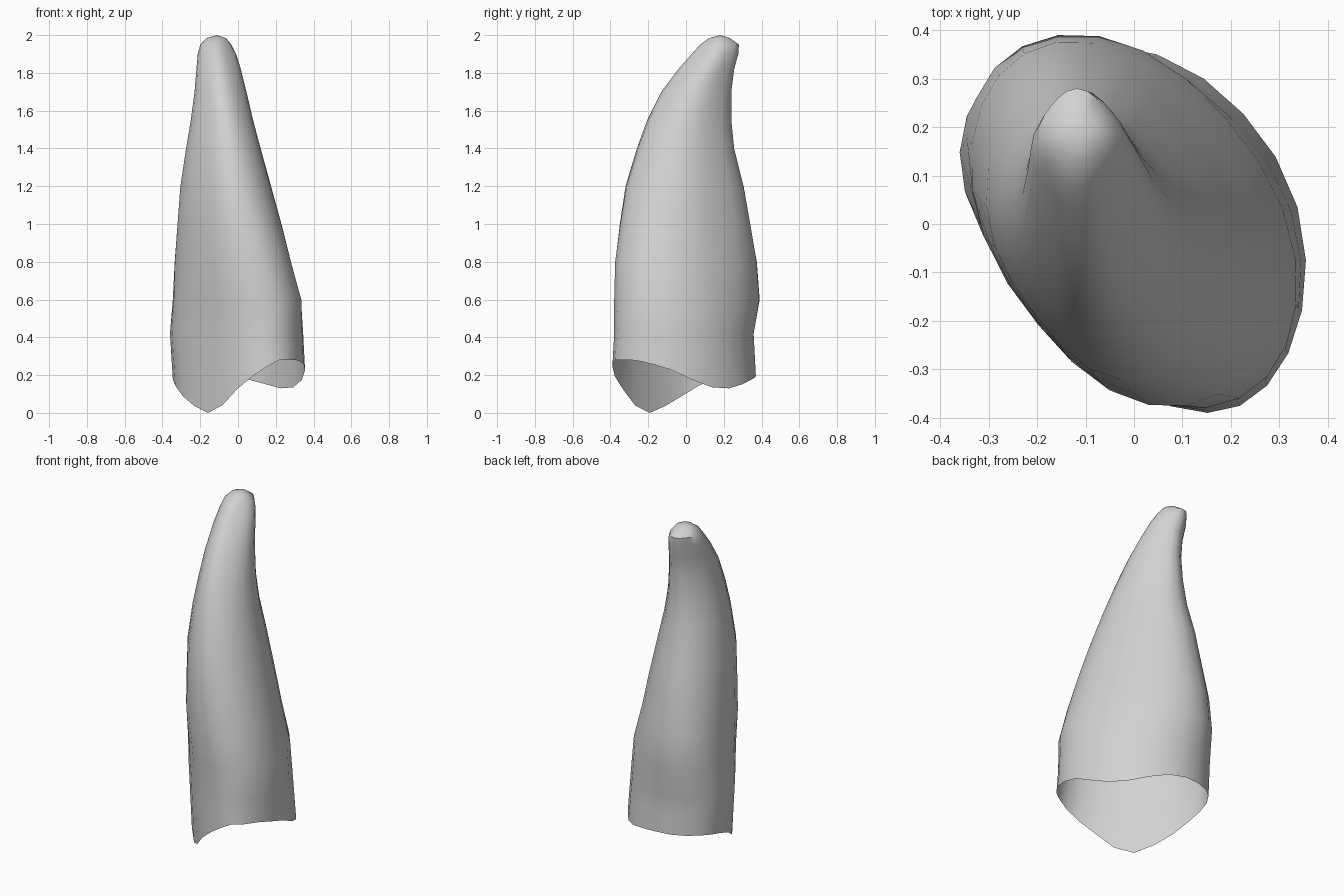
import bpy, bmesh, math

if "Cube" in bpy.data.objects:
    bpy.data.objects.remove(bpy.data.objects["Cube"])

SIDES = 24

# one flat colour
grey = bpy.data.materials.new("pale grey")
grey.diffuse_color = (0.64, 0.64, 0.64, 1)
grey.use_nodes = True
grey.node_tree.nodes["Principled BSDF"].inputs["Base Color"].default_value = grey.diffuse_color

# horn cross-sections:
# height, x min, x max, y min, y max, skew, diagonal pinch, sideways bend
RINGS = [
    (0.42, -0.36, 0.345, -0.38, 0.358, -0.38, 0.02, 0.045),
    (0.60, -0.345, 0.335, -0.38, 0.39, -0.39, 0.02, 0.01),
    (0.80, -0.335, 0.28, -0.375, 0.375, -0.37, 0.03, 0.0),
    (1.00, -0.32, 0.23, -0.35, 0.34, -0.33, 0.04, 0.0),
    (1.20, -0.305, 0.175, -0.32, 0.305, -0.28, 0.05, 0.0),
    (1.40, -0.275, 0.12, -0.26, 0.255, -0.23, 0.06, 0.0),
    (1.55, -0.25, 0.08, -0.205, 0.24, -0.18, 0.07, 0.0),
    (1.70, -0.23, 0.045, -0.13, 0.24, -0.08, 0.08, 0.0),
    (1.82, -0.22, 0.015, -0.04, 0.255, 0.0, 0.09, 0.0),
    (1.90, -0.213, -0.01, 0.03, 0.277, 0.0, 0.09, 0.0),
    (1.95, -0.20, -0.035, 0.075, 0.28, 0.0, 0.08, 0.0),
    (1.985, -0.165, -0.065, 0.125, 0.23, 0.0, 0.03, 0.0),
]
BASE = (0.2, -0.345, 0.355, -0.39, 0.37, -0.37, 0.02, 0.06)

# wavy lower rim: compass angle in degrees, height
RIM = [(-16, .24), (0, .19), (17, .145), (30, .13), (48, .13), (70, .16),
       (90, .19), (133, .20), (150, .19), (163, .165), (180, .10), (200, .05),
       (220, 0), (235, 0), (249, .02), (270, .13), (279, .18), (298, .28),
       (319, .28), (344, .24)]


def rim_height(x, y):
    a = math.degrees(math.atan2(y, x)) % 360
    if a > 344:
        a -= 360
    for (a0, z0), (a1, z1) in zip(RIM, RIM[1:]):
        if a0 <= a <= a1:
            return z0 + (z1 - z0) * (a - a0) / (a1 - a0)
    return 0.24


def fit(values, low, high):
    a, b = min(values), max(values)
    return [low + (v - a) * (high - low) / (b - a) for v in values]


def section(ring):
    """Skewed, slightly pinched and bent ellipse filling the given bounds."""
    z, x0, x1, y0, y1, skew, pinch, bend = ring
    phi = math.asin(skew)
    xs, ys = [], []
    for i in range(SIDES):
        t = 2 * math.pi * i / SIDES - phi / 2
        u, v = math.cos(t), math.sin(t + phi)
        r = 1 - pinch * math.sin(2 * math.atan2(v, u)) ** 2
        across = (v - u) / math.sqrt(2 * (1 - skew)) 
        shift = bend * 0.707 * (1 - across ** 2)
        xs.append(u * r * (x1 - x0) / 2 + shift)
        ys.append(v * r * (y1 - y0) / 2 + shift)
    return [(x, y, z) for x, y in zip(fit(xs, x0, x1), fit(ys, y0, y1))]


bm = bmesh.new()
# open rim, with a row halfway up to the first full section
rim = [(x, y, rim_height(x, y)) for x, y, _ in section(BASE)]
first = section(RINGS[0])
middle = [tuple((p + q) / 2 for p, q in zip(a, b)) for a, b in zip(rim, first)]
rows = [[bm.verts.new(p) for p in pts]
        for pts in [rim, middle] + [section(r) for r in RINGS]]
for low, high in zip(rows, rows[1:]):
    for i in range(SIDES):
        j = (i + 1) % SIDES
        bm.faces.new((low[i], low[j], high[j], high[i]))

# rounded tip
tip = bm.verts.new((-0.11, 0.18, 2.0))
for i in range(SIDES):
    bm.faces.new((rows[-1][i], rows[-1][(i + 1) % SIDES], tip))

mesh = bpy.data.meshes.new("curved_horn_shell")
bm.to_mesh(mesh)
bm.free()
mesh.materials.append(grey)
horn = bpy.data.objects.new("curved_horn_shell", mesh)
bpy.context.collection.objects.link(horn)
bpy.context.view_layer.objects.active = horn
horn.select_set(True)
bpy.ops.object.shade_smooth_by_angle(angle=math.radians(40))
